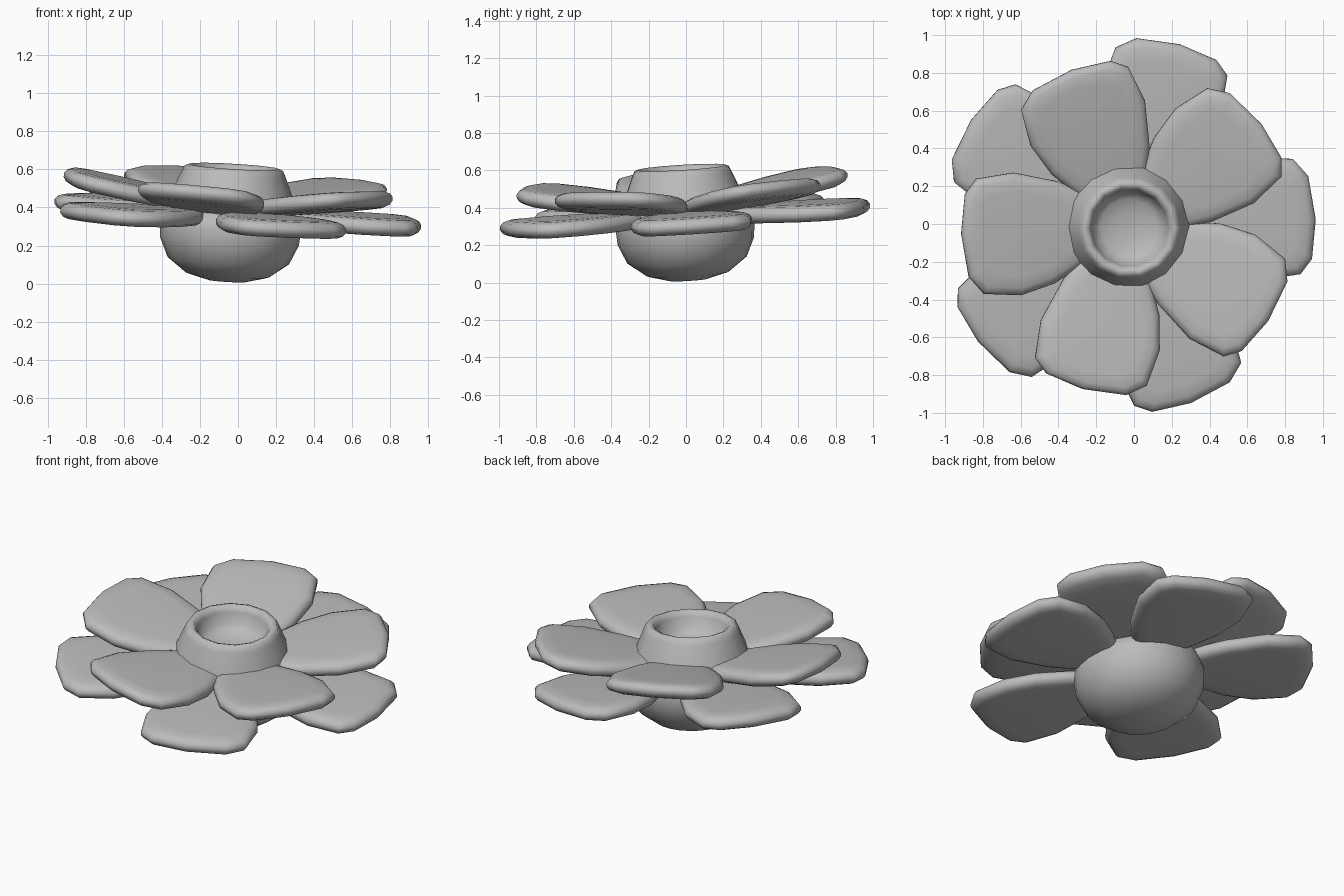
import bpy, bmesh, math
from mathutils import Matrix, Vector

cube = bpy.data.objects.get("Cube")
if cube:
    bpy.data.objects.remove(cube, do_unlink=True)

grey = bpy.data.materials.new("plain_grey")
grey.use_nodes = True
COLOUR = (0.5, 0.5, 0.5, 1)
grey.diffuse_color = COLOUR
grey.node_tree.nodes["Principled BSDF"].inputs["Base Color"].default_value = COLOUR

# The whole flower leans slightly about its middle
PIVOT = Vector((-0.035, -0.01, 0.38))
LEAN = (Matrix.Translation(PIVOT) @ Matrix.Rotation(0.06, 4, 'X')
        @ Matrix.Rotation(0.06, 4, 'Y'))


def finish(name, bm, matrix, angle):
    bmesh.ops.recalc_face_normals(bm, faces=bm.faces)
    mesh = bpy.data.meshes.new(name)
    bm.to_mesh(mesh)
    bm.free()
    mesh.materials.append(grey)
    obj = bpy.data.objects.new(name, mesh)
    bpy.context.collection.objects.link(obj)
    obj.matrix_world = matrix
    bpy.ops.object.select_all(action='DESELECT')
    obj.select_set(True)
    bpy.context.view_layer.objects.active = obj
    bpy.ops.object.shade_smooth_by_angle(angle=math.radians(angle))
    return obj


def bridge(bm, a, b):
    n = len(a)
    for i in range(n):
        bm.faces.new((a[i], a[(i + 1) % n], b[(i + 1) % n], b[i]))


def fan(bm, ring, tip):
    for i in range(len(ring)):
        bm.faces.new((ring[i], ring[(i + 1) % len(ring)], tip))


def lathe(name, profile, sides):
    """Revolve (radius, height) points; both ends close on the axis."""
    bm = bmesh.new()
    rings = []
    for r, z in profile[1:-1]:
        rings.append([bm.verts.new((r * math.cos(i * math.tau / sides),
                                    r * math.sin(i * math.tau / sides), z))
                      for i in range(sides)])
    for a, b in zip(rings, rings[1:]):
        bridge(bm, a, b)
    fan(bm, rings[0], bm.verts.new((0, 0, profile[0][1])))
    fan(bm, rings[-1], bm.verts.new((0, 0, profile[-1][1])))
    return finish(name, bm, LEAN, 50)


# Petal outline: distance from the axis, sideways offset
OUTLINE = [(0.06, 0.07), (0.25, 0.21), (0.39, 0.30), (0.57, 0.36), (0.77, 0.35),
           (0.85, 0.26), (0.89, 0.03), (0.87, -0.18), (0.81, -0.26),
           (0.61, -0.29), (0.37, -0.24), (0.25, -0.19), (0.06, -0.07)]
MIDDLE = Vector((0.55, 0.03))
# Cross-section of the rounded rim: outline scale, height
SECTION = [(0.70, -0.046), (0.88, -0.042), (0.96, -0.03), (1.0, -0.01),
           (1.0, 0.01), (0.96, 0.03), (0.88, 0.042), (0.70, 0.046)]


def petal(name, angle, out, height, slope):
    bm = bmesh.new()
    rings = []
    for scale, z in SECTION:
        ring = []
        for p in OUTLINE:
            q = MIDDLE + (Vector(p) - MIDDLE) * scale
            ring.append(bm.verts.new((q.x + out, q.y, z + height + slope * (q.x - MIDDLE.x))))
        rings.append(ring)
    for a, b in zip(rings, rings[1:]):
        bridge(bm, a, b)
    for ring, z in ((rings[0], -0.048), (rings[-1], 0.048)):
        fan(bm, ring, bm.verts.new((MIDDLE.x + out, MIDDLE.y, z + height)))
    finish(name, bm, LEAN @ Matrix.Rotation(math.radians(angle), 4, 'Z'), 60)


# Two layers of five petals
for i in range(5):
    petal(f"upper_petal_{i + 1}", 180 + 72 * i, 0, 0.085, 0.16)
    petal(f"lower_petal_{i + 1}", 72 * i, 0.11, -0.025, 0.0)

# Rounded bulb below
lathe("bulb", [(0, -0.372), (0.10, -0.367), (0.22, -0.335), (0.32, -0.26),
               (0.365, -0.16), (0.372, -0.08), (0.36, -0.02), (0.3, 0.02), (0, 0.03)], 24)

# Open cup in the centre, with a thick rounded rim and hollow bowl
lathe("centre_cup", [(0, -0.02), (0.33, 0.0), (0.335, 0.04), (0.318, 0.09), (0.272, 0.20),
                     (0.258, 0.228), (0.238, 0.236), (0.218, 0.228), (0.205, 0.20),
                     (0.19, 0.13), (0.15, 0.105), (0.08, 0.09), (0, 0.085)], 14)
